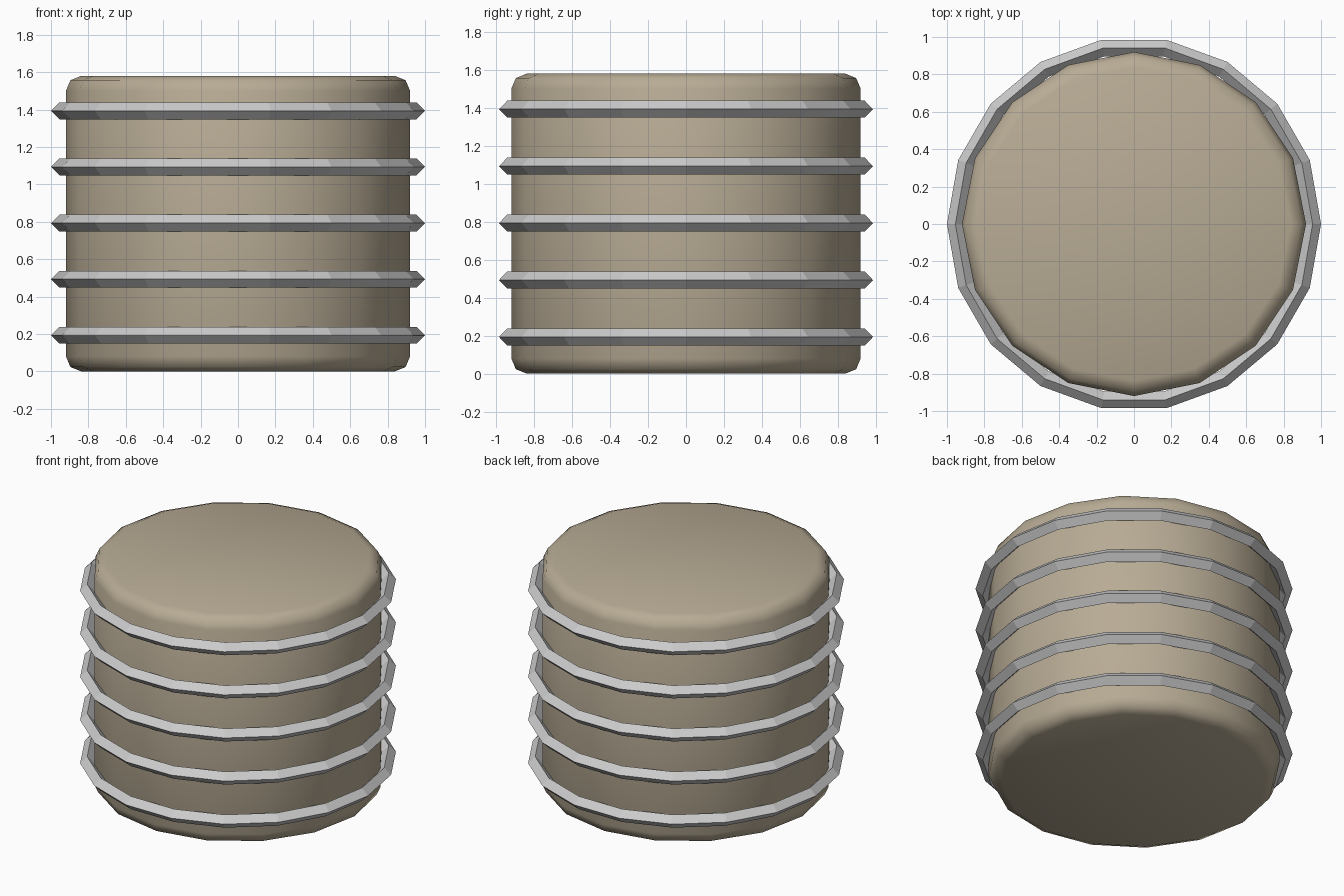
import bpy
import math

if "Cube" in bpy.data.objects:
    bpy.data.objects.remove(bpy.data.objects["Cube"])

HEIGHT = 1.58

# Tan barrel body: 16 sides, rounded rims, smooth shaded
tan = bpy.data.materials.new("tan")
tan.diffuse_color = (0.48, 0.41, 0.30, 1)
tan.use_nodes = True
tan.node_tree.nodes["Principled BSDF"].inputs["Base Color"].default_value = tan.diffuse_color
bpy.ops.mesh.primitive_cylinder_add(vertices=16, radius=0.92, depth=HEIGHT,
                                    location=(0, 0, HEIGHT / 2))
body = bpy.context.object
body.name = "barrel_body"
body.data.materials.append(tan)
bevel = body.modifiers.new("rounded_rims", 'BEVEL')
bevel.width = 0.08
bevel.segments = 2
bevel.limit_method = 'ANGLE'
bevel.angle_limit = math.radians(40)
bpy.ops.object.modifier_apply(modifier=bevel.name)
bpy.ops.object.shade_smooth()

# Five grey hoops: 18 sides, diamond cross-section, flat shaded
for i in range(5):
    bpy.ops.mesh.primitive_torus_add(major_segments=18, minor_segments=4,
                                     major_radius=0.955, minor_radius=0.045,
                                     location=(0, 0, 0.193 + 0.3 * i))
    hoop = bpy.context.object
    hoop.name = f"hoop_{i + 1}"
    bpy.ops.object.shade_flat()
